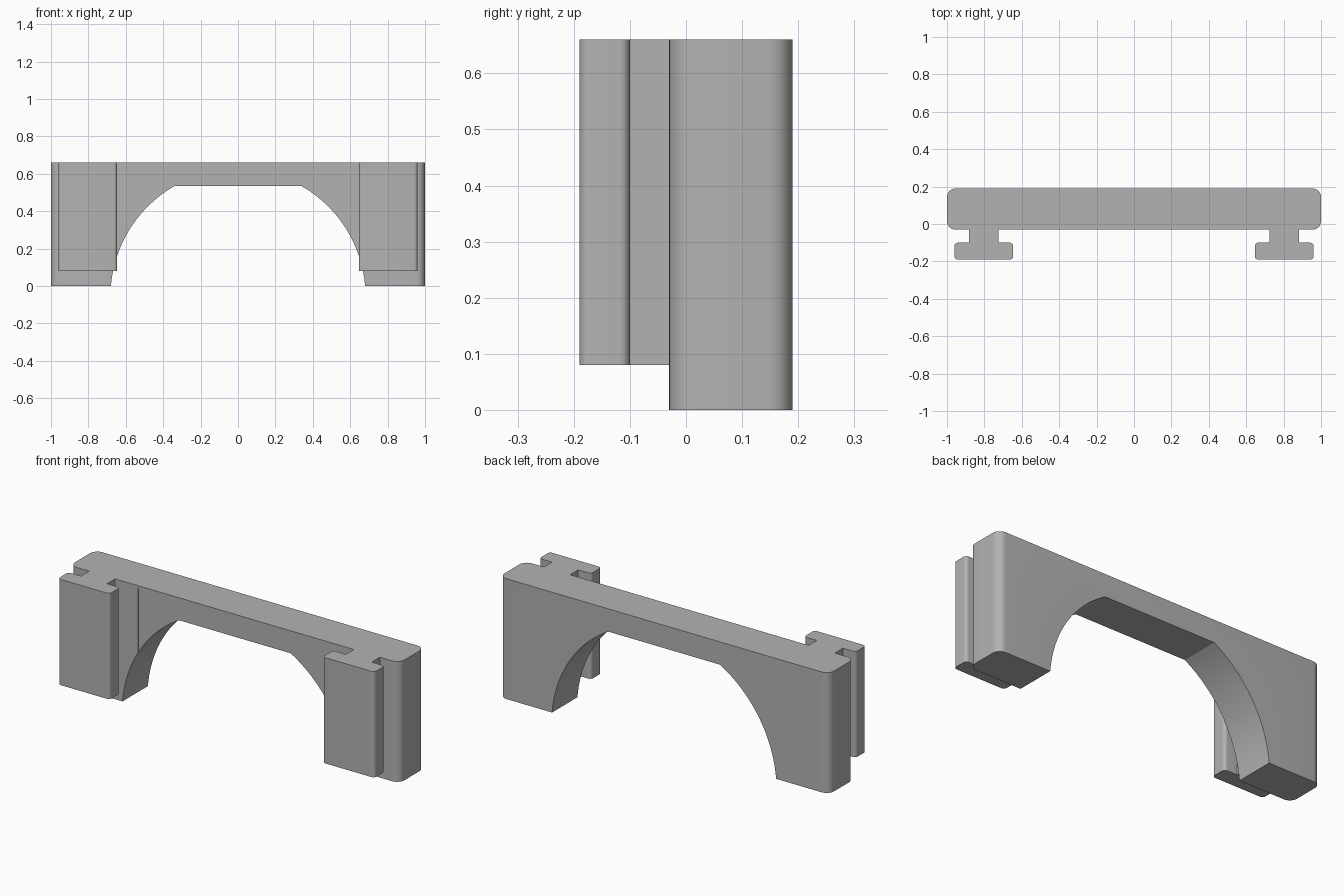
import bpy, bmesh, math

cube = bpy.data.objects.get("Cube")
if cube:
    bpy.data.objects.remove(cube, do_unlink=True)

grey = bpy.data.materials.new("plain grey")
grey.use_nodes = True
colour = (0.45, 0.45, 0.45, 1)
grey.diffuse_color = colour
grey.node_tree.nodes["Principled BSDF"].inputs["Base Color"].default_value = colour

TOP, FRONT, BACK = 0.66, -0.03, 0.19


def prism(name, outline, depth, rounded=None, radius=0.0):
    """Extrude an outline along depth, rounding the long edges picked by rounded()."""
    bm = bmesh.new()
    face = bm.faces.new([bm.verts.new(p) for p in outline])
    ext = bmesh.ops.extrude_face_region(bm, geom=[face])
    moved = [v for v in ext["geom"] if isinstance(v, bmesh.types.BMVert)]
    bmesh.ops.translate(bm, verts=moved, vec=depth)
    bmesh.ops.recalc_face_normals(bm, faces=bm.faces)
    if rounded:
        picked = [e for e in bm.edges if rounded(*e.verts)]
        bmesh.ops.bevel(bm, geom=picked, offset=radius, segments=8,
                        profile=0.5, affect='EDGES')
    mesh = bpy.data.meshes.new(name)
    bm.to_mesh(mesh)
    bm.free()
    mesh.materials.append(grey)
    obj = bpy.data.objects.new(name, mesh)
    bpy.context.collection.objects.link(obj)
    return obj


def smooth(obj):
    bpy.ops.object.select_all(action='DESELECT')
    obj.select_set(True)
    bpy.context.view_layer.objects.active = obj
    bpy.ops.object.shade_smooth_by_angle(angle=math.radians(25))


# Bridge body: block with a flat-topped arch, rounded vertical corners
radius, centre_z, flat_z = 0.682, -0.057, 0.535
start = math.asin(-centre_z / radius)
end = math.asin((flat_z - centre_z) / radius)
steps = 24
arc = []
for i in range(steps + 1):
    a = start + (end - start) * i / steps
    arc.append((radius * math.cos(a), centre_z + radius * math.sin(a)))
arch = arc + [(-x, z) for x, z in reversed(arc)]
outline = [(1, 0)] + arch + [(-1, 0), (-1, TOP), (1, TOP)]
body = prism("bridge_body", [(x, FRONT, z) for x, z in outline], (0, BACK - FRONT, 0),
             lambda a, b: abs(a.co.x) > 0.99 and abs(a.co.x - b.co.x) < 0.01
             and abs(a.co.z - b.co.z) > 0.5, 0.045)

# Shallow panel recessed into the front face
cutter = prism("panel_cutter",
               [(x, FRONT - 0.05, z) for x, z in
                ((-0.585, -0.1), (0.585, -0.1), (0.585, 0.648), (-0.585, 0.648))],
               (0, 0.053, 0))
cutter.hide_render = True
cutter.hide_set(True)
cut = body.modifiers.new("front_panel", 'BOOLEAN')
cut.object = cutter
cut.operation = 'DIFFERENCE'
cut.solver = 'EXACT'
bpy.context.view_layer.objects.active = body
bpy.ops.object.modifier_apply(modifier=cut.name)
bpy.data.objects.remove(cutter, do_unlink=True)
smooth(body)

# T-shaped rails on the front: rounded flange on a narrow stem
flange, stem, neck_y, front_y, base_z = 0.157, 0.079, -0.10, -0.19, 0.08
half = [(flange, front_y), (flange, neck_y), (stem, neck_y), (stem, FRONT + 0.005)]
tee = half + [(-x, y) for x, y in reversed(half)]
for side, sign in (("left", 1), ("right", -1)):
    mid = sign * 0.803
    rail = prism(side + "_rail", [(mid + x, y, base_z) for x, y in tee],
                 (0, 0, TOP - base_z),
                 lambda a, b: abs(a.co.z - b.co.z) > 0.5
                 and abs(a.co.x - mid) > flange - 0.01, 0.018)
    smooth(rail)
